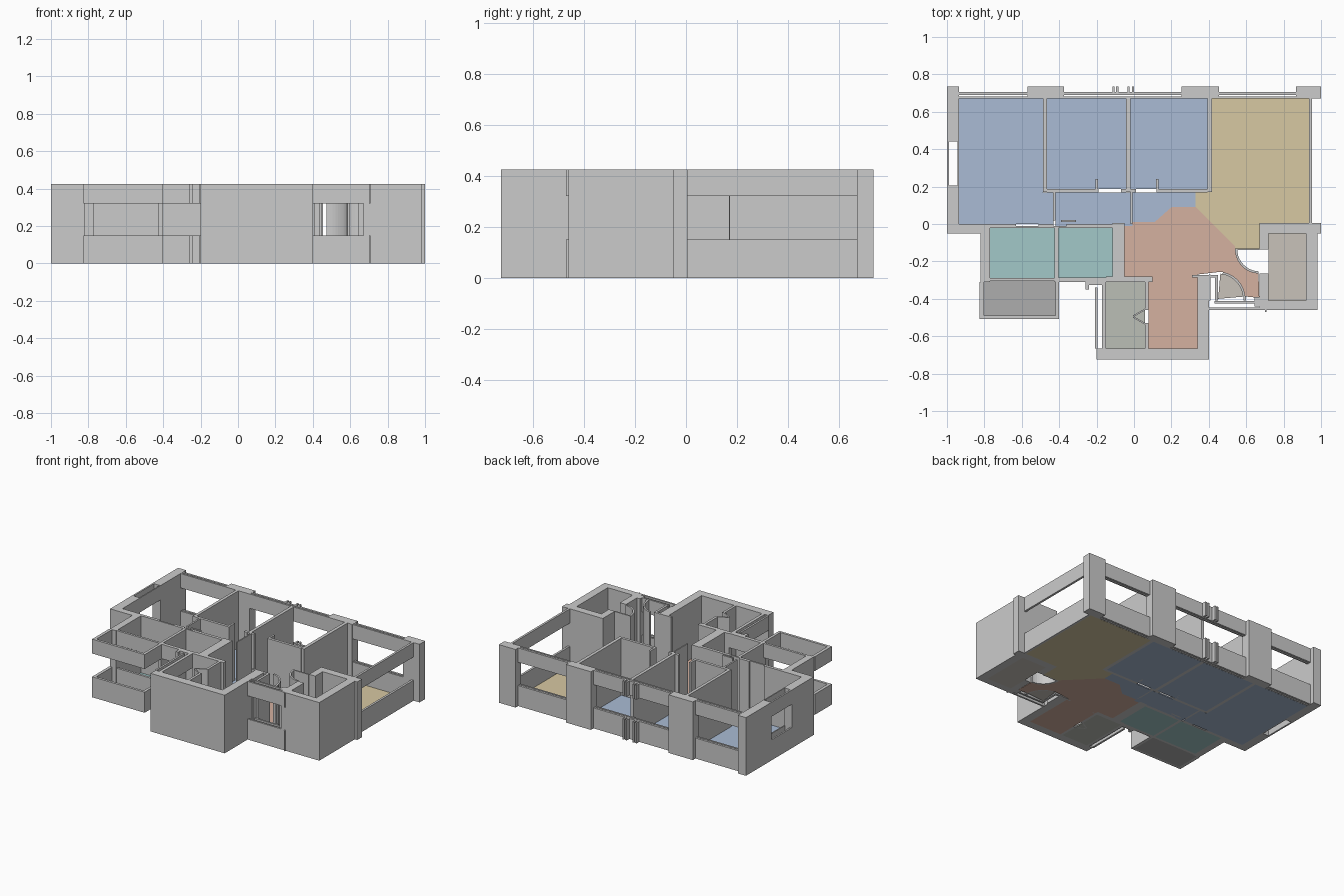
import bpy, bmesh, math

H, SILL, HEAD = 0.425, 0.15, 0.32
FULL = [(0, H)]
BANDS = [(0, SILL), (HEAD, H)]       # parapet and lintel around a window strip


def finish(bm, name, color=None):
    bmesh.ops.recalc_face_normals(bm, faces=bm.faces)
    me = bpy.data.meshes.new(name)
    bm.to_mesh(me)
    bm.free()
    ob = bpy.data.objects.new(name, me)
    bpy.context.collection.objects.link(ob)
    if color:
        m = bpy.data.materials.new(name + "_colour")
        m.diffuse_color = (*color, 1)
        me.materials.append(m)
    return ob


def prism(bm, pts, z0, z1):
    lo = [bm.verts.new((x, y, z0)) for x, y in pts]
    hi = [bm.verts.new((x, y, z1)) for x, y in pts]
    bm.faces.new(lo[::-1])
    bm.faces.new(hi)
    n = len(pts)
    for i in range(n):
        j = (i + 1) % n
        bm.faces.new((lo[i], lo[j], hi[j], hi[i]))


def rect(x0, x1, y0, y1):
    return [(x0, y0), (x1, y0), (x1, y1), (x0, y1)]


def walls(name, rects, levels=FULL):
    bm = bmesh.new()
    for r in rects:
        for z0, z1 in levels:
            prism(bm, rect(*r), z0, z1)
    return finish(bm, name)


def floor(name, pts, color):
    bm = bmesh.new()
    prism(bm, pts, 0, 0.008)
    return finish(bm, name, color)


def arc(cx, cy, r, a0, a1, n=10):
    return [(cx + r * math.cos(math.radians(a0 + (a1 - a0) * i / n)),
             cy + r * math.sin(math.radians(a0 + (a1 - a0) * i / n))) for i in range(n + 1)]


def arc_wall(name, cx, cy, r, a0, a1, t=0.012):
    bm = bmesh.new()
    prism(bm, arc(cx, cy, r, a0, a1) + arc(cx, cy, r - t, a1, a0), 0, H)
    return finish(bm, name)


# Back facade: solid piers with window strips between them
walls("back_pier", [(-1, -.935, .67, .735), (-.57, -.375, .67, .735),
                    (.255, .455, .67, .735), (.865, 1, .67, .735)])
for i, (a, b) in enumerate([(-.935, -.57), (-.375, .255), (.455, .865)]):
    walls(f"back_window_strip_{i}", [(a, b, .69, .705), (a, b, .671, .682)], BANDS)
walls("back_bracket", [(x, x + .012, .70, .735) for x in (-.115, -.095, -.035, -.012)], BANDS)

# Left side wall with a window
walls("left_wall", [(-1, -.935, .44, .67), (-1, -.935, -.05, .205), (-.935, -.82, -.05, .0)])
walls("left_window_strip", [(-1, -.988, .205, .44), (-.943, -.935, .205, .44)], BANDS)

# Right side window strip
walls("right_window_strip", [(.936, .952, 0, .67)], BANDS)

# Right front room
walls("right_room_wall", [
    (.67, 1, -.05, .005), (.92, .98, -.46, -.05), (.67, .92, -.46, -.41),
    (.67, .72, -.41, -.265), (.67, .72, -.135, -.05)])
walls("right_room_trim", [(.70, .708, -.47, -.46)], BANDS)

# Entry front window and closet
walls("entry_window_strip", [(.40, .67, -.46, -.447), (.43, .65, -.425, -.412)], BANDS)
walls("closet_wall", [(.40, .408, -.41, -.27), (.433, .45, -.41, -.285), (.31, .45, -.287, -.272),
                      (.585, .6, -.41, -.385), (.645, .67, -.44, -.39)])
arc_wall("closet_curved_door", .45, -.4, .145, 5, 80)
arc_wall("right_room_door_swing", .67, -.135, .13, 180, 268)
walls("right_room_door_leaf", [(.54, .67, -.14, -.13)])

# Front central block
walls("front_block_wall", [(-.2, .40, -.725, -.665), (.34, .40, -.665, -.287)])
walls("front_block_inner_wall", [(.06, .078, -.665, -.53), (.06, .078, -.46, -.29),
                                 (-.15, .10, -.31, -.28)])
walls("front_block_window_strip", [(-.208, -.194, -.665, -.34), (-.172, -.15, -.665, -.31),
                                   (-.26, -.15, -.325, -.31), (-.26, -.24, -.35, -.325)], BANDS)
bm = bmesh.new()
for s in (-1, 1):
    y = -.495
    prism(bm, [(0, y), (.062, y + s * .035), (.062, y + s * .045), (-.006, y + s * .006)], 0, H)
finish(bm, "folding_door")

# Wash rooms
walls("wash_room_wall", [
    (-.82, -.77, -.31, 0), (-.425, -.405, -.31, -.02), (-.115, -.05, -.28, .005),
    (-.77, -.63, -.022, 0), (-.51, -.43, -.022, 0), (-.36, -.115, -.022, 0),
    (-.63, -.51, -.022, -.01), (-.43, -.36, -.022, -.01)])
walls("wash_room_window_strip", [(-.77, -.425, -.305, -.288), (-.405, -.15, -.31, -.285)], BANDS)

# Balcony parapet and upper band
walls("balcony_parapet", [(-.825, -.40, -.508, -.49), (-.825, -.802, -.49, -.31),
                          (-.42, -.40, -.49, -.31)], BANDS)

# Bedroom partitions
walls("bedroom_partition", [
    (-.487, -.465, .17, .67), (-.043, -.02, .17, .67), (.393, .417, .17, .67),
    (-.465, -.19, .168, .188), (-.07, -.043, .168, .188), (-.02, .01, .168, .188),
    (.12, .393, .168, .188), (-.432, -.42, .02, .168), (-.018, -.009, 0, .168)])
walls("bedroom_door_post", [(-.207, -.193, .188, .24), (.118, .132, .188, .24), (-.39, -.31, .01, .022)])

# Floors
blue, sand, clay = (.40, .50, .66), (.68, .58, .36), (.66, .44, .35)
teal, taupe, sage, slate = (.36, .58, .58), (.58, .54, .49), (.50, .52, .47), (.42, .42, .42)
floor("left_bedroom_floor", [(-.935, 0), (-.43, 0), (-.43, .168), (-.487, .168), (-.487, .67), (-.935, .67)], blue)
floor("middle_bedroom_floor", rect(-.465, -.043, .188, .67), blue)
floor("right_bedroom_floor", rect(-.02, .393, .188, .67), blue)
floor("corridor_floor", [(-.42, -.01), (-.009, -.01), (-.009, .01), (.11, .01), (.2, .09),
                         (.33, .09), (.33, .168), (-.42, .168)], blue)
floor("living_floor", [(.33, .09), (.54, -.12), (.54, -.13), (.67, -.13), (.67, .005), (.936, .005),
                       (.936, .67), (.417, .67), (.417, .17), (.33, .17)], sand)
floor("hall_floor", [(-.05, .01), (-.05, -.28), (.078, -.28), (.078, -.665), (.34, -.665), (.34, -.27)]
      + arc(.45, -.4, .145, 85, 5) + [(.67, -.395)] + arc(.67, -.135, .13, 268, 180)
      + [(.54, -.12), (.33, .09), (.2, .09), (.11, .01)], clay)
floor("closet_floor", [(.45, -.4)] + arc(.45, -.4, .135, 5, 85), taupe)
floor("wash_floor_left", rect(-.77, -.425, -.288, -.022), teal)
floor("wash_floor_right", rect(-.405, -.115, -.285, -.022), teal)
floor("balcony_floor", rect(-.802, -.42, -.49, -.305), slate)
floor("front_room_floor", rect(-.15, .06, -.665, -.31), sage)
floor("right_room_floor", rect(.72, .92, -.41, -.05), taupe)
